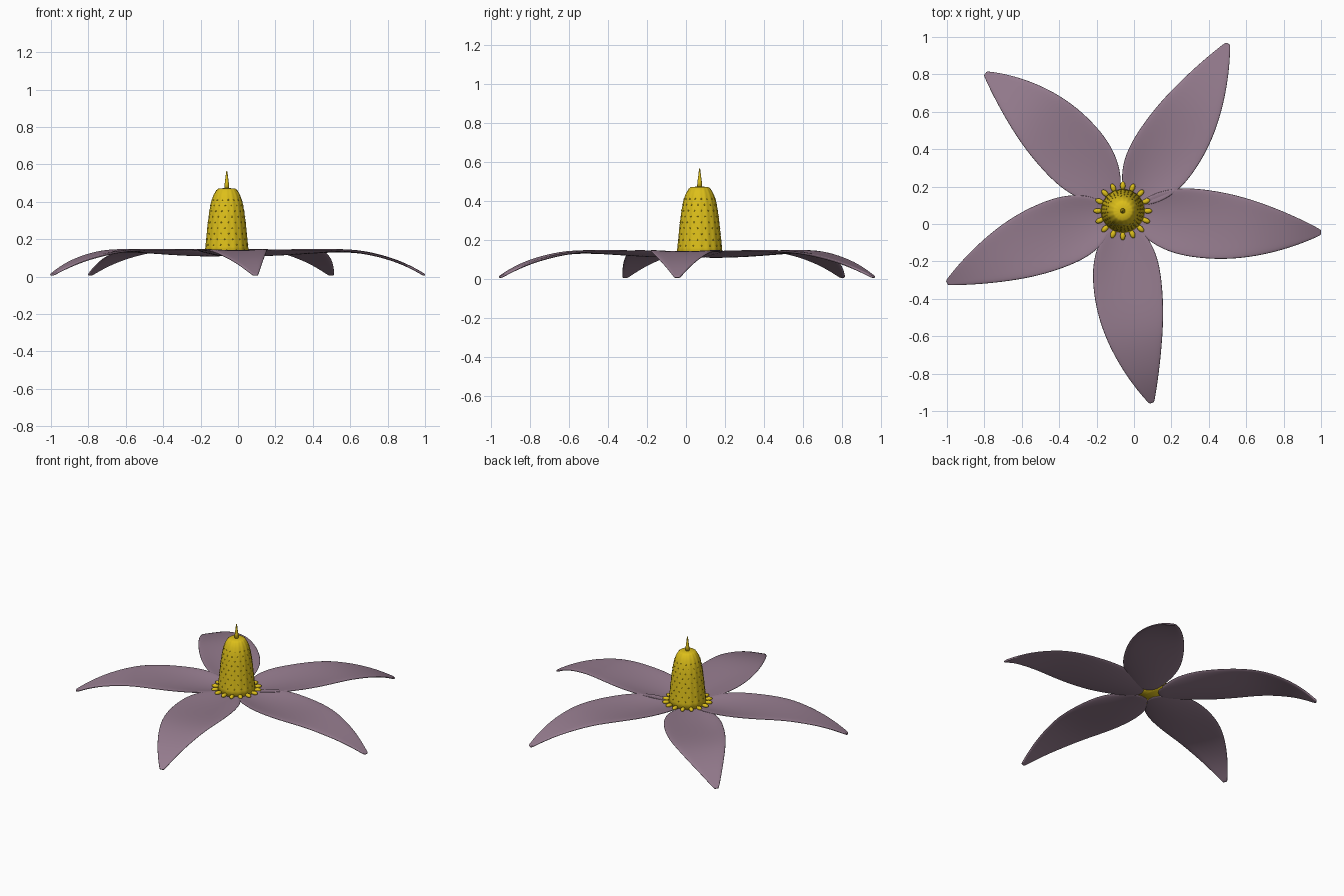
import bpy, bmesh, math
from mathutils import Vector, Matrix

if "Cube" in bpy.data.objects:
    bpy.data.objects.remove(bpy.data.objects["Cube"])

CX, CY = -0.06, 0.07


def material(name, rgb):
    m = bpy.data.materials.new(name)
    m.diffuse_color = (*rgb, 1)
    m.use_nodes = True
    m.node_tree.nodes["Principled BSDF"].inputs["Base Color"].default_value = m.diffuse_color
    return m


mauve = material("mauve", (0.30, 0.20, 0.27))
yellow = material("yellow", (0.72, 0.52, 0.01))


def finish(bm, name, mat):
    bmesh.ops.recalc_face_normals(bm, faces=bm.faces)
    me = bpy.data.meshes.new(name)
    bm.to_mesh(me)
    bm.free()
    for p in me.polygons:
        p.use_smooth = True
    me.materials.append(mat)
    ob = bpy.data.objects.new(name, me)
    bpy.context.collection.objects.link(ob)
    return ob


# Petal stations: position along, half width, centre height, edge lift
STATIONS = [(0.0, .05, .114, .003), (.05, .095, .113, .012), (.14, .145, .113, .026),
            (.26, .183, .117, .028), (.40, .188, .127, .018), (.53, .178, .136, .009),
            (.65, .154, .135, .004), (.76, .121, .115, 0), (.86, .083, .083, 0),
            (.94, .046, .044, 0), (.985, .022, .016, 0), (1.0, .012, .008, 0)]


def petal(name, base, mid, tip):
    b, m, t = Vector(base), Vector(mid), Vector(tip)
    c = 2 * m - (b + t) / 2
    bm = bmesh.new()
    rows = []
    for s, w, z, lift in STATIONS:
        p = (1 - s) ** 2 * b + 2 * s * (1 - s) * c + s * s * t
        d = ((1 - s) * (c - b) + s * (t - c)).normalized()
        n = Vector((-d.y, d.x))
        row = []
        for u in (-1, -.55, 0, .55, 1):
            q = p + n * u * w
            # round off the inner end
            if s < .1:
                q += d * .02 * u * u
            row.append(bm.verts.new((q.x, q.y, z + lift * u * u)))
        rows.append(row)
    for r0, r1 in zip(rows, rows[1:]):
        for i in range(4):
            bm.faces.new((r0[i], r0[i + 1], r1[i + 1], r1[i]))
    ob = finish(bm, name, mauve)
    so = ob.modifiers.new("thickness", 'SOLIDIFY')
    so.thickness = .013
    so.offset = 0
    ss = ob.modifiers.new("smooth", 'SUBSURF')
    ss.levels = ss.render_levels = 2


# Five petals, each a bent leaf from base through middle to tip
petal("petal_right", (-.02, .06), (.48, -.012), (1.0, -.045))
petal("petal_back_right", (-.03, .11), (.245, .50), (.502, .965))
petal("petal_back_left", (-.10, .11), (-.43, .495), (-.795, .805))
petal("petal_left", (-.10, .06), (-.53, -.098), (-1.0, -.315))
petal("petal_front", (-.05, .03), (-.02, -.45), (.095, -.957))


def lathe(name, profile, seg, flute=0.0, lobes=16):
    bm = bmesh.new()
    rings = []
    for r, z in profile:
        ring = []
        for i in range(seg):
            a = math.tau * i / seg
            rr = r * (1 + flute * math.cos(lobes * a))
            ring.append(bm.verts.new((CX + rr * math.cos(a), CY + rr * math.sin(a), z)))
        rings.append(ring)
    for r0, r1 in zip(rings, rings[1:]):
        for i in range(seg):
            j = (i + 1) % seg
            bm.faces.new((r0[i], r0[j], r1[j], r1[i]))
    bm.faces.new(rings[0])
    bm.faces.new(rings[-1])
    return finish(bm, name, yellow)


# Bell-shaped stamen cone and the pointed style on top
BELL = [(.118, .115), (.113, .16), (.107, .22), (.100, .29), (.092, .35),
        (.083, .40), (.071, .435), (.056, .462), (.046, .47), (.02, .473)]
lathe("stamen_cone", BELL, 96, .012)
lathe("style", [(.014, .465), (.011, .50), (.007, .53), (.004, .555), (.002, .566)], 16)

# Ring of small lobes around the foot of the cone
bm = bmesh.new()
for i in range(16):
    mat = (Matrix.Translation((CX, CY, 0)) @ Matrix.Rotation(math.tau * i / 16, 4, 'Z')
           @ Matrix.Translation((.134, 0, .132)) @ Matrix.Diagonal((.023, .014, .012, 1)))
    bmesh.ops.create_uvsphere(bm, u_segments=14, v_segments=8, radius=1, matrix=mat)
finish(bm, "foot_lobes", yellow)

# Tiny grains in rows over the cone
bm = bmesh.new()
for k in range(9):
    z = .17 + .03 * k
    for (r0, z0), (r1, z1) in zip(BELL, BELL[1:]):
        if z0 <= z < z1:
            r = r0 + (r1 - r0) * (z - z0) / (z1 - z0)
    for i in range(16):
        a = math.tau * (i + .25 + .5 * (k % 2)) / 16
        bmesh.ops.create_icosphere(bm, subdivisions=1, radius=.004, matrix=Matrix.Translation(
            (CX + r * math.cos(a), CY + r * math.sin(a), z)))
finish(bm, "pollen_grains", yellow)
